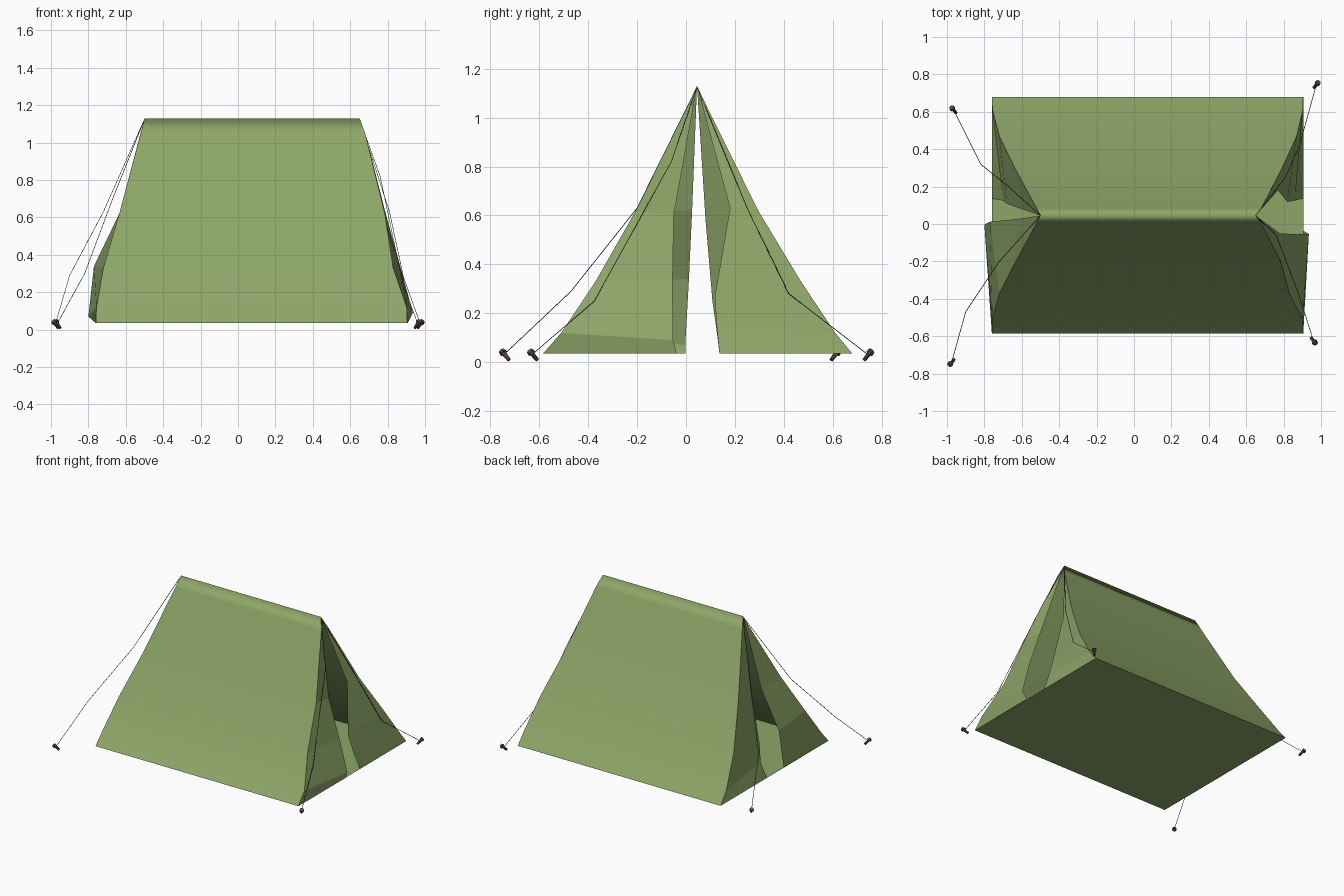
import bpy, bmesh
from mathutils import Vector

if "Cube" in bpy.data.objects:
    bpy.data.objects.remove(bpy.data.objects["Cube"])


def material(name, rgb):
    m = bpy.data.materials.new(name)
    m.diffuse_color = (*rgb, 1)
    m.use_nodes = True
    m.node_tree.nodes["Principled BSDF"].inputs["Base Color"].default_value = m.diffuse_color
    return m


canvas = material("green_canvas", (0.27, 0.38, 0.14))
brown = material("dark_wood", (0.13, 0.075, 0.055))
cord = material("dark_cord", (0.06, 0.06, 0.05))


def sheet(name, rows, mat):
    """Skin a grid of faces over equally long rows of points."""
    n = len(rows[0])
    verts = [p for r in rows for p in r]
    faces = [(i * n + j, i * n + j + 1, (i + 1) * n + j + 1, (i + 1) * n + j)
             for i in range(len(rows) - 1) for j in range(n - 1)]
    me = bpy.data.meshes.new(name)
    me.from_pydata(verts, [], faces)
    bm = bmesh.new()
    bm.from_mesh(me)
    bmesh.ops.remove_doubles(bm, verts=bm.verts, dist=0.0005)
    bm.to_mesh(me)
    bm.free()
    me.materials.append(mat)
    ob = bpy.data.objects.new(name, me)
    bpy.context.collection.objects.link(ob)
    return ob


# roof and walls: levels of (left x, right x, y, z) from the ridge down
ridge = (-0.50, 0.65, 0.045, 1.13)
front = [(-0.52, 0.68, 0.007, 1.05), (-0.635, 0.785, -0.205, 0.62), (-0.72, 0.83, -0.37, 0.33),
         (-0.757, 0.902, -0.51, 0.12), (-0.76, 0.905, -0.585, 0.035)]
back = [(-0.52, 0.68, 0.083, 1.05), (-0.635, 0.79, 0.295, 0.62), (-0.72, 0.87, 0.47, 0.33),
        (-0.757, 0.903, 0.61, 0.12), (-0.76, 0.905, 0.68, 0.035)]
profile = front[::-1] + [ridge] + back
roof = sheet("tent_walls", [[(r[0], r[2], r[3]), (r[1], r[2], r[3])] for r in profile], canvas)
roof.data.polygons.foreach_set("use_smooth", [True] * len(roof.data.polygons))

# ground sheet
sheet("floor", [[(-0.76, 0.68, 0.035), (0.905, 0.68, 0.035)],
                [(-0.76, -0.585, 0.035), (0.905, -0.585, 0.035)]], canvas)

# door flaps: free edge given at the four lower levels
flaps = {
    "door_flap_right_front": (1, front, [(0.78, -0.05, 0.60), (0.87, -0.055, 0.33),
                                         (0.935, -0.053, 0.09), (0.907, -0.038, 0.035)]),
    "door_flap_right_back": (1, back, [(0.77, 0.18, 0.63), (0.82, 0.118, 0.27),
                                       (0.86, 0.125, 0.15), (0.905, 0.137, 0.035)]),
    "door_flap_left_front": (0, front, [(-0.635, 0.025, 0.62), (-0.77, 0.012, 0.34),
                                        (-0.80, -0.003, 0.07), (-0.76, -0.003, 0.035)]),
    "door_flap_left_back": (0, back, [(-0.60, 0.08, 0.58), (-0.68, 0.108, 0.25),
                                      (-0.70, 0.125, 0.13), (-0.76, 0.137, 0.035)]),
}
for name, (side, wall, edge) in flaps.items():
    apex = Vector((ridge[side], ridge[2], ridge[3]))
    free = [apex, apex.lerp(Vector(edge[0]), 0.157)] + [Vector(p) for p in edge]
    seam = [Vector((r[side], r[2], r[3])) for r in [ridge] + wall]
    # the apex row is a single point, so the first strip is welded into a triangle
    sheet(name, list(zip(free, seam)), canvas)

# guy lines and pegs at each corner
lines = {
    "left_front": [(-0.50, 0.045, 1.125), (-0.72, -0.20, 0.63), (-0.90, -0.47, 0.29), (-0.975, -0.74, 0.035)],
    "left_back": [(-0.50, 0.045, 1.125), (-0.67, 0.20, 0.70), (-0.82, 0.32, 0.30), (-0.965, 0.61, 0.035)],
    "right_front": [(0.65, 0.045, 1.125), (0.76, -0.06, 0.82), (0.88, -0.375, 0.25), (0.96, -0.625, 0.035)],
    "right_back": [(0.65, 0.045, 1.125), (0.81, 0.25, 0.63), (0.885, 0.42, 0.28), (0.975, 0.745, 0.03)],
}


def cone(bm, a, b, r1, r2):
    d = b - a
    mat = d.to_track_quat('Z', 'Y').to_matrix().to_4x4()
    mat.translation = (a + b) / 2
    bmesh.ops.create_cone(bm, cap_ends=True, segments=8, radius1=r1, radius2=r2,
                          depth=d.length, matrix=mat)


for corner, pts in lines.items():
    cu = bpy.data.curves.new("guy_line_" + corner, 'CURVE')
    cu.dimensions = '3D'
    cu.bevel_depth = 0.0018
    cu.bevel_resolution = 0
    sp = cu.splines.new('POLY')
    sp.points.add(len(pts) - 1)
    for p, co in zip(sp.points, pts):
        p.co = (*co, 1)
    cu.materials.append(cord)
    bpy.context.collection.objects.link(bpy.data.objects.new(cu.name, cu))

    # peg: tapered shaft with a wider head leaning away from the tent
    c = Vector(pts[-1])
    c.z = 0.03
    axis = Vector((0.5 if c.x > 0 else -0.5, 0.6 if c.y > 0 else -0.6, 0.75)).normalized()
    bm = bmesh.new()
    cone(bm, c - axis * 0.03, c + axis * 0.012, 0.008, 0.010)
    cone(bm, c + axis * 0.010, c + axis * 0.024, 0.016, 0.014)
    me = bpy.data.meshes.new("peg_" + corner)
    bm.to_mesh(me)
    bm.free()
    me.materials.append(brown)
    bpy.context.collection.objects.link(bpy.data.objects.new(me.name, me))
